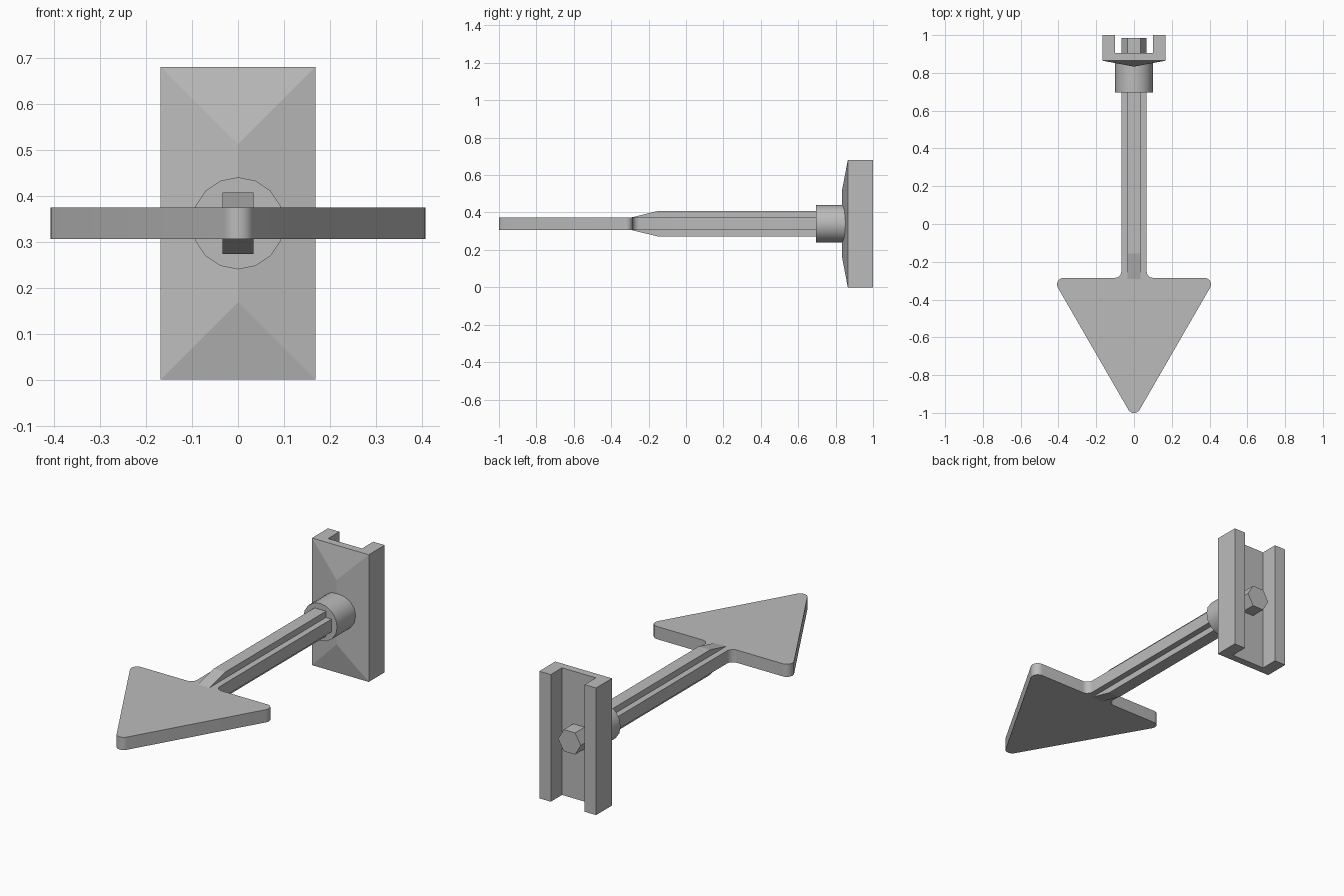
import bpy, bmesh, math
from mathutils import Vector

cube = bpy.data.objects.get("Cube")
if cube:
    bpy.data.objects.remove(cube)

MID = 0.34    # height of the arrow axis
HALF = 0.034  # half thickness of the flat arrow

grey = bpy.data.materials.new("plain grey")
grey.use_nodes = True
grey.diffuse_color = (0.5, 0.5, 0.5, 1)
grey.node_tree.nodes["Principled BSDF"].inputs["Base Color"].default_value = (0.5, 0.5, 0.5, 1)


def finish(name, bm, smooth=0):
    bmesh.ops.recalc_face_normals(bm, faces=bm.faces)
    mesh = bpy.data.meshes.new(name)
    bm.to_mesh(mesh)
    bm.free()
    obj = bpy.data.objects.new(name, mesh)
    bpy.context.collection.objects.link(obj)
    mesh.materials.append(grey)
    if smooth:
        bpy.ops.object.select_all(action='DESELECT')
        obj.select_set(True)
        bpy.context.view_layer.objects.active = obj
        bpy.ops.object.shade_smooth_by_angle(angle=math.radians(smooth))
    return obj


def prism(name, points, shift, smooth=0):
    """Extrude a closed outline along a vector."""
    bm = bmesh.new()
    face = bm.faces.new([bm.verts.new(p) for p in points])
    out = bmesh.ops.extrude_face_region(bm, geom=[face], use_keep_orig=True)
    moved = [v for v in out["geom"] if isinstance(v, bmesh.types.BMVert)]
    bmesh.ops.translate(bm, verts=moved, vec=Vector(shift))
    return finish(name, bm, smooth)


def rod(name, sides, radius, y0, y1, turn=0, smooth=0):
    """Regular prism along y."""
    angles = [turn + math.tau * i / sides for i in range(sides)]
    ring = [(radius * math.cos(a), y0, MID + radius * math.sin(a)) for a in angles]
    return prism(name, ring, (0, y1 - y0, 0), smooth)


def arc(cx, cy, r, start, end, steps=8):
    angles = [math.radians(start + (end - start) * i / steps) for i in range(steps + 1)]
    return [(cx + r * math.cos(a), cy + r * math.sin(a)) for a in angles]


# Flat arrow: rounded head, filleted neck and the horizontal web of the shaft
R, BASE, WEB = 0.035, -0.285, 0.067
corner_y = BASE - R
corner_x = (corner_y + 1 - R) / math.sqrt(3)
half = arc(0, -1 + R, R, -90, -30)
half += arc(corner_x, corner_y, R, -30, 90)
half += arc(WEB + R, BASE + R, R, 270, 180)
half += [(WEB, 0.72)]
outline = half + [(-x, y) for x, y in reversed(half[1:])]
prism("arrow_plate", [(x, y, MID - HALF) for x, y in outline], (0, 0, 2 * HALF), 30)

# Upright shaft web, tapering into the head
profile = [(-0.29, HALF), (-0.155, 0.067), (0.72, 0.067)]
profile += [(y, -z) for y, z in reversed(profile)]
prism("upright_shaft_web", [(-HALF, y, MID + z) for y, z in profile], (2 * HALF, 0, 0))

# Collar and the hexagonal end of the pin
rod("collar", 16, 0.1, 0.695, 0.87, smooth=30)
rod("hex_pin", 6, 0.067, 0.86, 0.985)

# Channel bracket: U section open to the back
W, IN, FRONT, WEB_BACK = 0.168, 0.1, 0.865, 0.905
section = [(W, FRONT), (W, 1), (IN, 1), (IN, WEB_BACK)]
section += [(-x, y) for x, y in reversed(section)]
prism("channel_bracket", [(x, y, 0) for x, y in section], (0, 0, 2 * MID))

# Shallow hipped front of the bracket
bm = bmesh.new()
a, b, c, d = [bm.verts.new((x, FRONT, z)) for x, z in
              ((-W, 0), (W, 0), (W, 2 * MID), (-W, 2 * MID))]
low, high = [bm.verts.new((0, 0.833, z)) for z in (W, 2 * MID - W)]
for loop in ((a, b, low), (b, c, high, low), (c, d, high), (d, a, low, high), (d, c, b, a)):
    bm.faces.new(loop)
finish("hipped_bracket_front", bm)
